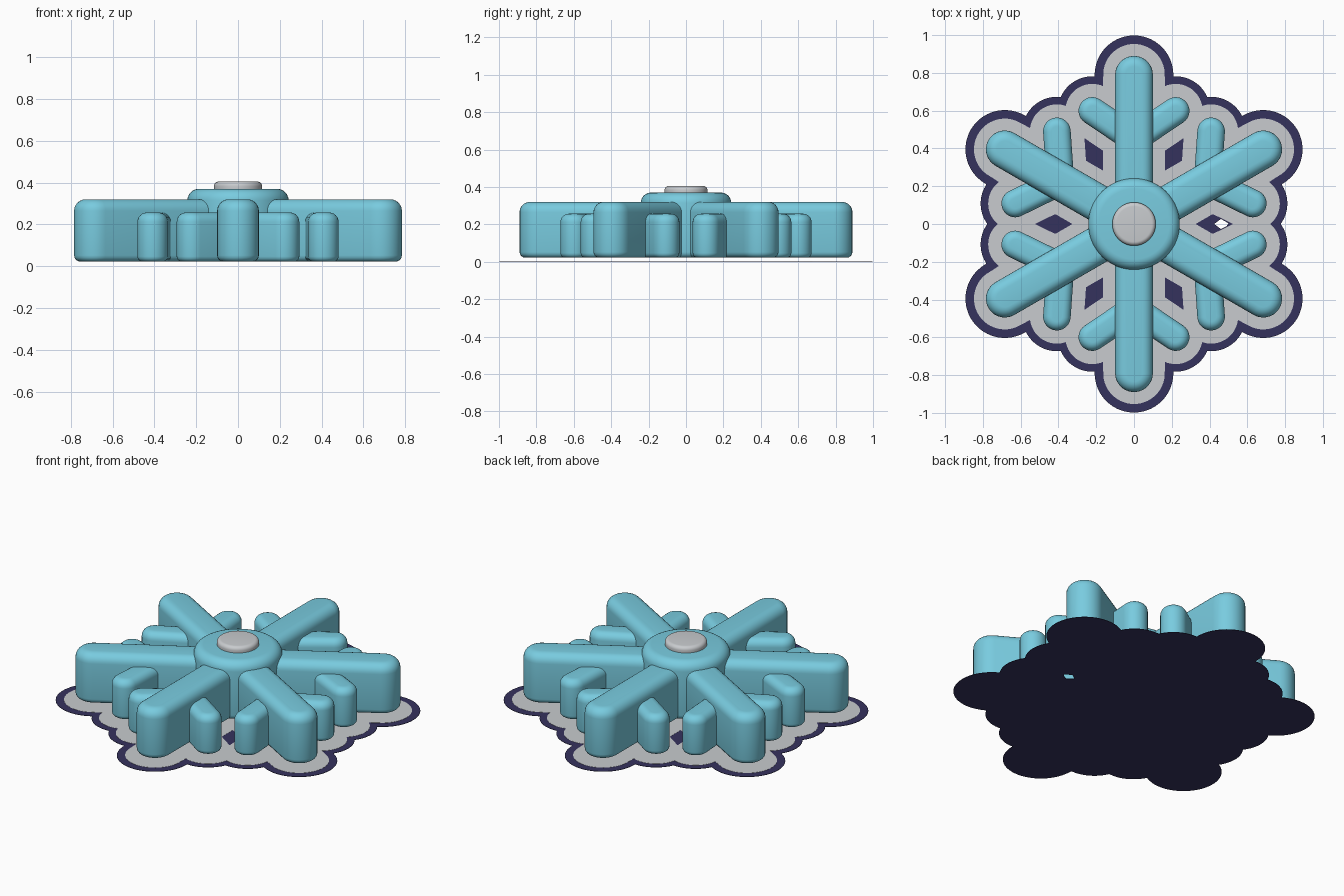
import bpy, bmesh, math
from mathutils import Vector

if "Cube" in bpy.data.objects:
    bpy.data.objects.remove(bpy.data.objects["Cube"])


def material(name, rgb):
    m = bpy.data.materials.new(name)
    m.diffuse_color = (*rgb, 1)
    m.use_nodes = True
    m.node_tree.nodes["Principled BSDF"].inputs["Base Color"].default_value = m.diffuse_color
    return m


ICE = material("ice blue", (0.19, 0.60, 0.74))
GREY = material("light grey", (0.58, 0.60, 0.62))
NAVY = material("dark navy", (0.036, 0.032, 0.11))


def polar(r, deg):
    a = math.radians(deg)
    return Vector((r * math.cos(a), r * math.sin(a)))


def add_mesh(name, mesh, mat):
    mesh.materials.clear()
    mesh.materials.append(mat)
    ob = bpy.data.objects.new(name, mesh)
    bpy.context.collection.objects.link(ob)
    return ob


def capsule(name, a, b, radius, z0, z1, bottom, top, mat, half=14):
    """Upright capsule-shaped block from a to b with rounded rims."""
    axis = b - a
    base = math.atan2(axis.y, axis.x) if axis.length else 0
    rings = []
    for k in range(5):
        t = k / 4 * math.pi / 2
        rings.append((bottom * (1 - math.sin(t)), z0 + bottom * (1 - math.cos(t))))
    for k in range(7):
        t = k / 6 * math.pi / 2
        rings.append((top * (1 - math.cos(t)), z1 - top * (1 - math.sin(t))))
    bm = bmesh.new()
    loops = []
    for inset, z in rings:
        loop = []
        for end, start in ((b, -math.pi / 2), (a, math.pi / 2)):
            # a round block has both ends on one point, so skip the repeat
            count = half if axis.length == 0 else half + 1
            for i in range(count):
                t = base + start + math.pi * i / half
                p = end + (radius - inset) * Vector((math.cos(t), math.sin(t)))
                loop.append(bm.verts.new((p.x, p.y, z)))
        loops.append(loop)
    for lo, hi in zip(loops, loops[1:]):
        n = len(lo)
        for i in range(n):
            j = (i + 1) % n
            bm.faces.new((lo[i], lo[j], hi[j], hi[i]))
    bm.faces.new(loops[0][::-1])
    bm.faces.new(loops[-1])
    mesh = bpy.data.meshes.new(name)
    bm.to_mesh(mesh)
    bm.free()
    ob = add_mesh(name, mesh, mat)
    bpy.ops.object.select_all(action='DESELECT')
    ob.select_set(True)
    bpy.context.view_layer.objects.active = ob
    bpy.ops.object.shade_smooth_by_angle(angle=math.radians(35))


# Six arms, each with a pair of side branches
segments = []
origin = Vector((0, 0))
for k in range(6):
    ang = 30 + 60 * k
    tip = polar(0.79, ang)
    capsule("arm", origin, tip, 0.10, 0.022, 0.32, 0.03, 0.055, ICE)
    segments.append((origin, tip, True))
    root = polar(0.45, ang)
    for side in (-1, 1):
        end = root + polar(0.266, ang + side * 56)
        capsule("branch", root, end, 0.073, 0.022, 0.257, 0.025, 0.045, ICE)
        segments.append((root, end, False))

# Central hub and its button
capsule("hub", origin, origin, 0.242, 0.022, 0.37, 0.03, 0.055, ICE, 32)
capsule("button", origin, origin, 0.115, 0.36, 0.405, 0.002, 0.022, GREY, 28)


def distance(p, arm_r, branch_r):
    """Signed distance to the widened arms and branches."""
    best = 9.0
    for a, b, is_arm in segments:
        d = b - a
        t = max(0, min(1, (p - a).dot(d) / d.length_squared))
        best = min(best, (p - a - t * d).length - (arm_r if is_arm else branch_r))
    return best


def trace(center, start, sign, count, arm_r, branch_r):
    """Walk along rays from center to the border of the widened shape."""
    pts = []
    for i in range(count):
        u = polar(1, 360 * i / count)
        r = start
        for _ in range(50):
            d = distance(center + u * r, arm_r, branch_r)
            r += sign * d
            if d < 0.0004:
                break
        pts.append(center + u * r)
    return pts


def sheet(name, loops, z, thickness, mat):
    """Flat filled outline with holes."""
    cu = bpy.data.curves.new(name, 'CURVE')
    cu.dimensions = '2D'
    cu.fill_mode = 'BOTH'
    cu.extrude = thickness / 2
    for pts in loops:
        sp = cu.splines.new('POLY')
        sp.points.add(len(pts) - 1)
        for q, p in zip(sp.points, pts):
            q.co = (p.x, p.y, 0, 1)
        sp.use_cyclic_u = True
    tmp = bpy.data.objects.new(name + " outline", cu)
    bpy.context.collection.objects.link(tmp)
    dg = bpy.context.evaluated_depsgraph_get()
    mesh = bpy.data.meshes.new_from_object(tmp.evaluated_get(dg))
    bpy.data.objects.remove(tmp)
    add_mesh(name, mesh, mat).location.z = z + thickness / 2


# Dark backing sheet with one small hanging hole
hole = [Vector(p) for p in ((0.425, 0), (0.46, 0.027), (0.50, 0.004), (0.49, -0.012), (0.46, -0.027))]
sheet("backing", [trace(origin, 1.15, -1, 480, 0.208, 0.183), hole], 0, 0.002, NAVY)

# Grey sheet on top, leaving a diamond opening between each pair of arms
diamonds = [trace(polar(0.42, 60 * k), 0, 1, 72, 0.163, 0.143) for k in range(6)]
sheet("top_sheet", [trace(origin, 1.15, -1, 480, 0.163, 0.143)] + diamonds, 0.003, 0.001, GREY)
